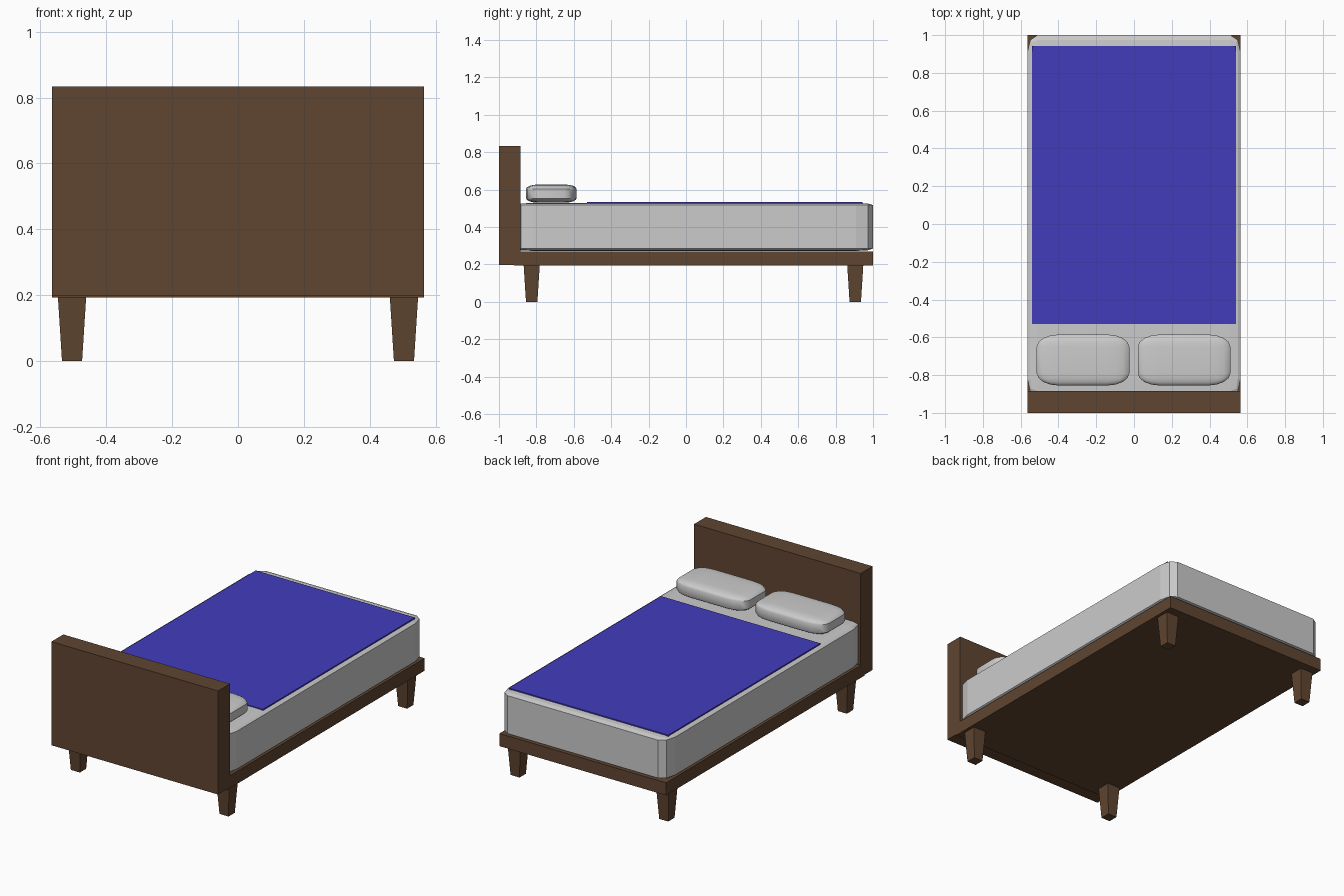
import bpy, bmesh, math

if "Cube" in bpy.data.objects:
    bpy.data.objects.remove(bpy.data.objects["Cube"])


def material(name, color):
    m = bpy.data.materials.new(name)
    m.diffuse_color = (*color, 1)
    m.use_nodes = True
    m.node_tree.nodes["Principled BSDF"].inputs["Base Color"].default_value = m.diffuse_color
    return m


wood = material("dark_wood", (0.115, 0.06, 0.03))
blue = material("blue_cloth", (0.055, 0.045, 0.50))


def box(name, lo, hi, mat=None, bevel=0, segments=2, taper=1, smooth=False):
    """Box between two corners; bevel is relative to a 2-unit cube, so it stretches with it."""
    bm = bmesh.new()
    bmesh.ops.create_cube(bm, size=2)
    for v in bm.verts:
        if v.co.z < 0:
            v.co.x *= taper
            v.co.y *= taper
    if bevel:
        bmesh.ops.bevel(bm, geom=bm.edges[:], offset=bevel, segments=segments,
                        profile=0.5, affect='EDGES', clamp_overlap=True)
    for v in bm.verts:
        v.co = [(a + b) / 2 + c * (b - a) / 2 for a, b, c in zip(lo, hi, v.co)]
    me = bpy.data.meshes.new(name)
    bm.to_mesh(me)
    bm.free()
    ob = bpy.data.objects.new(name, me)
    bpy.context.collection.objects.link(ob)
    if mat:
        me.materials.append(mat)
    if smooth:
        bpy.ops.object.select_all(action='DESELECT')
        ob.select_set(True)
        bpy.context.view_layer.objects.active = ob
        bpy.ops.object.shade_smooth_by_angle(angle=math.radians(35))
    return ob


W = 0.565

# Wooden frame and headboard
box("bed_frame", (-W, -0.92, 0.193), (W, 1, 0.27), wood)
box("headboard", (-W, -1, 0.198), (W, -0.885, 0.833), wood)

# Tapered legs
for end, y in (("head", -0.825), ("foot", 0.905)):
    for side, x in (("left", -0.504), ("right", 0.504)):
        box(f"{end}_leg_{side}", (x - 0.043, y - 0.043, 0),
            (x + 0.043, y + 0.043, 0.196), wood, taper=0.71)

# Mattress with faceted corners
box("mattress", (-W, -0.91, 0.272), (W, 1, 0.529), bevel=0.095, segments=2)

# Blanket lying on the mattress
box("blanket", (-0.54, -0.53, 0.522), (0.54, 0.943, 0.534), blue)

# Pillows
for side, x in (("left", -0.27), ("right", 0.265)):
    box(f"pillow_{side}", (x - 0.245, -0.855, 0.53), (x + 0.245, -0.585, 0.627),
        bevel=0.48, segments=4, smooth=True)
